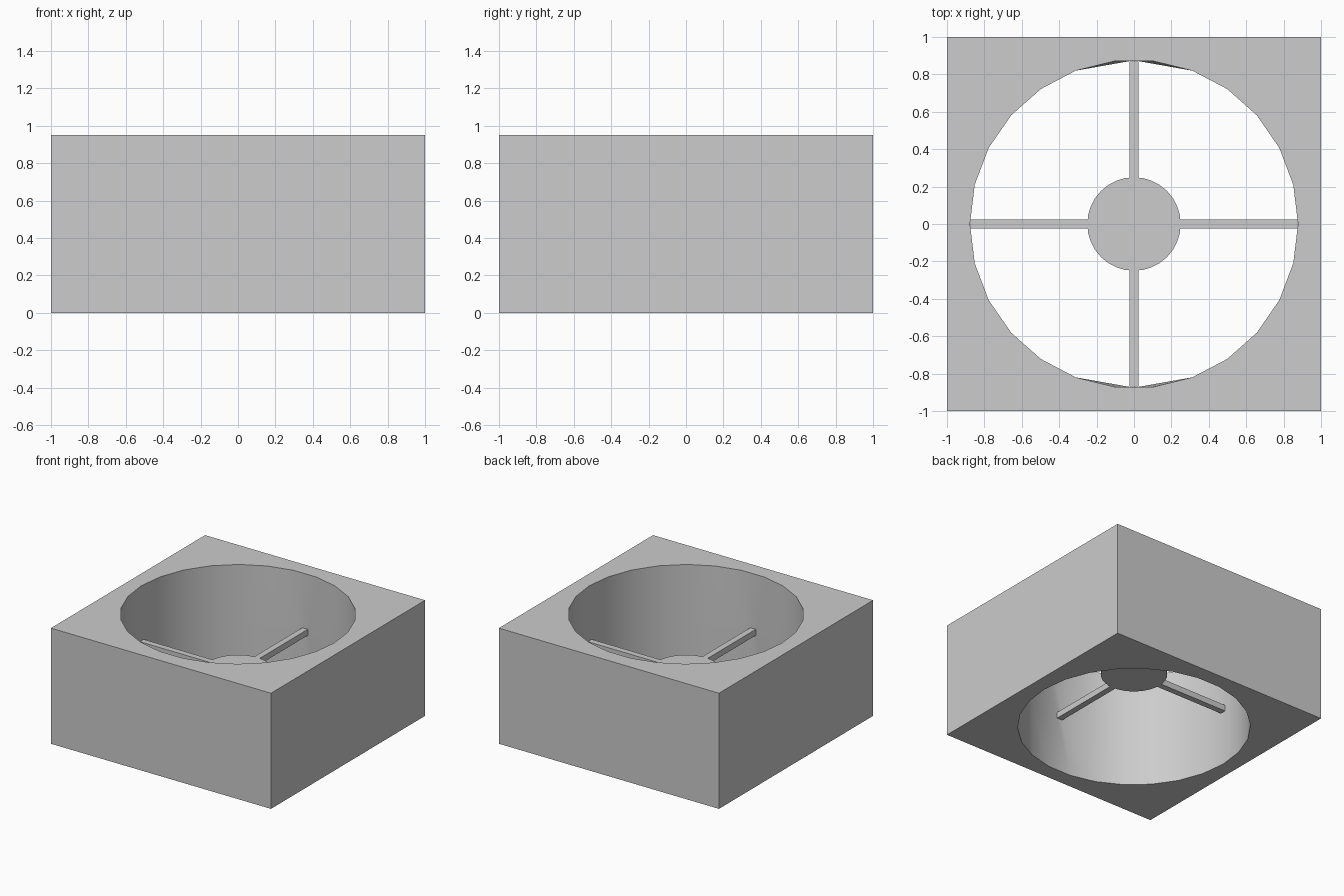
import bpy, bmesh, math
from mathutils import Matrix

if "Cube" in bpy.data.objects:
    bpy.data.objects.remove(bpy.data.objects["Cube"], do_unlink=True)

HEIGHT = 0.95
BORE_R, BORE_SIDES = 0.877, 26
HUB_R = 0.25
ARM_LOW, ARM_HIGH, ARM_W = 0.45, 0.5, 0.05

grey = bpy.data.materials.new("plain_grey")
grey.use_nodes = True
colour = (0.604, 0.604, 0.604, 1)
grey.diffuse_color = colour
grey.node_tree.nodes["Principled BSDF"].inputs["Base Color"].default_value = colour


def finish(name, bm):
    bmesh.ops.recalc_face_normals(bm, faces=bm.faces[:])
    mesh = bpy.data.meshes.new(name)
    bm.to_mesh(mesh)
    bm.free()
    obj = bpy.data.objects.new(name, mesh)
    bpy.context.collection.objects.link(obj)
    mesh.materials.append(grey)
    bpy.ops.object.select_all(action="DESELECT")
    obj.select_set(True)
    bpy.context.view_layer.objects.active = obj
    bpy.ops.object.shade_smooth_by_angle(angle=math.radians(30))
    return obj


def loop(verts):
    return list(zip(verts, verts[1:] + verts[:1]))


# Square housing with a faceted bore, pinched slightly where the y arms meet it
bm = bmesh.new()
rings, squares = [], []
for z in (0, ARM_LOW, ARM_HIGH, HEIGHT):
    ring = []
    for i in range(BORE_SIDES):
        a = math.tau * i / BORE_SIDES
        x, y = BORE_R * math.cos(a), BORE_R * math.sin(a)
        if z in (ARM_LOW, ARM_HIGH) and abs(x) < 0.15:
            x = math.copysign(ARM_W / 2, x)
        ring.append(bm.verts.new((x, y, z)))
    rings.append(ring)
for z in (0, HEIGHT):
    squares.append([bm.verts.new((x, y, z)) for x, y in ((1, 1), (-1, 1), (-1, -1), (1, -1))])

# Top and bottom plates around the bore
for ring, square in ((rings[0], squares[0]), (rings[-1], squares[1])):
    edges = [bm.edges.new(pair) for pair in loop(ring) + loop(square)]
    bmesh.ops.triangle_fill(bm, edges=edges, use_beauty=True)

# Outer walls and bore walls
for low, high in [squares] + list(zip(rings, rings[1:])):
    for (a, b), (c, d) in zip(loop(low), loop(high)):
        bm.faces.new((a, b, d, c))
finish("housing", bm)

# Central hub disc
bm = bmesh.new()
bmesh.ops.create_cone(bm, cap_ends=True, segments=32, radius1=HUB_R, radius2=HUB_R,
                      depth=ARM_HIGH - ARM_LOW,
                      matrix=Matrix.Translation((0, 0, (ARM_LOW + ARM_HIGH) / 2)))
finish("hub", bm)

# Four arms from the hub to the bore wall
for i, name in enumerate(("left_arm", "back_arm", "right_arm", "front_arm")):
    start = HUB_R - 0.003
    end = 0.875 if i % 2 == 0 else 0.87
    bm = bmesh.new()
    bmesh.ops.create_cube(bm, size=1)
    bmesh.ops.scale(bm, vec=(end - start, ARM_W, ARM_HIGH - ARM_LOW), verts=bm.verts[:])
    bmesh.ops.translate(bm, vec=((start + end) / 2, 0, (ARM_LOW + ARM_HIGH) / 2), verts=bm.verts[:])
    bmesh.ops.rotate(bm, cent=(0, 0, 0), matrix=Matrix.Rotation(i * math.pi / 2, 3, "Z"), verts=bm.verts[:])
    finish(name, bm)
